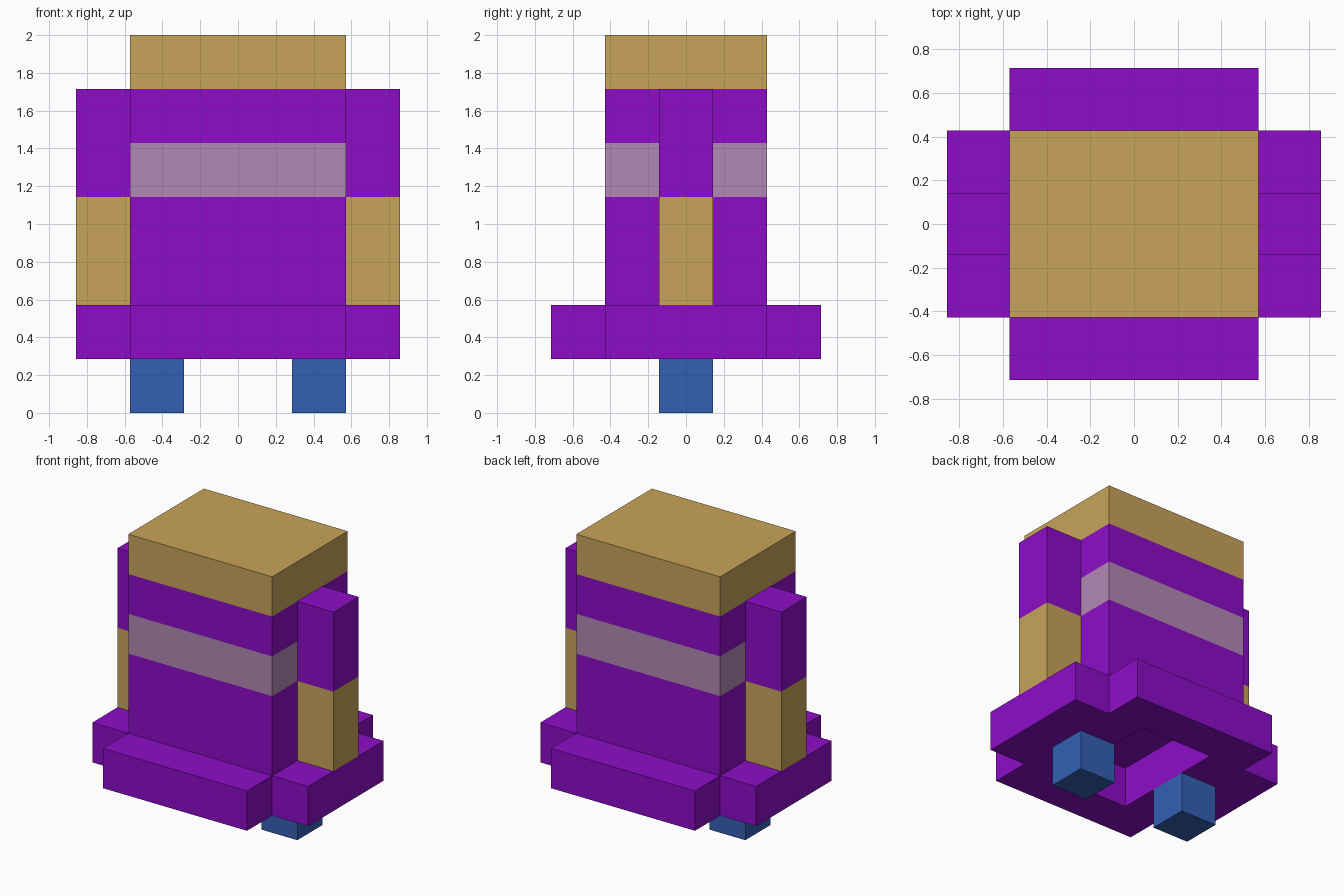
import bpy, bmesh
from mathutils import Vector

if "Cube" in bpy.data.objects:
    bpy.data.objects.remove(bpy.data.objects["Cube"])

U = 2 / 7  # one block


def material(name, rgb):
    m = bpy.data.materials.new(name)
    m.diffuse_color = (*rgb, 1)
    m.use_nodes = True
    m.node_tree.nodes["Principled BSDF"].inputs["Base Color"].default_value = m.diffuse_color
    return m


PURPLE = material("purple", (0.27, 0.004, 0.58))
GOLD = material("gold", (0.58, 0.37, 0.10))
MAUVE = material("mauve", (0.45, 0.25, 0.46))
BLUE = material("blue", (0.033, 0.115, 0.456))


def column(name, x, y, z, bands):
    """Box spanning x, y, z (in blocks), cut into colour bands [(top, material)]."""
    bm = bmesh.new()
    bmesh.ops.create_cube(bm, size=1)
    for v in bm.verts:
        v.co = Vector([U * ((a + b) / 2 + c * (b - a)) for (a, b), c in zip((x, y, z), v.co)])
    for top, _ in bands[:-1]:
        bmesh.ops.bisect_plane(bm, geom=bm.verts[:] + bm.edges[:] + bm.faces[:],
                               plane_co=(0, 0, top * U), plane_no=(0, 0, 1))
    mats = list(dict.fromkeys(m for _, m in bands))
    for f in bm.faces:
        h = f.calc_center_median().z / U
        band = next((m for top, m in bands if h < top + 0.01), bands[-1][1])
        f.material_index = mats.index(band)
    mesh = bpy.data.meshes.new(name)
    bm.to_mesh(mesh)
    bm.free()
    for m in mats:
        mesh.materials.append(m)
    obj = bpy.data.objects.new(name, mesh)
    bpy.context.collection.objects.link(obj)


# Torso and head block with a face band
column("body", (-2, 2), (-1.5, 1.5), (2, 7), [(4, PURPLE), (5, MAUVE), (6, PURPLE), (7, GOLD)])

# Arms with sleeves, and legs
for side, s in (("left", -1), ("right", 1)):
    column(side + "_arm", sorted((2 * s, 3 * s)), (-0.5, 0.5), (2, 6), [(4, GOLD), (6, PURPLE)])
    column(side + "_leg", sorted((s, 2 * s)), (-0.5, 0.5), (0, 1), [(1, BLUE)])

# Skirt: cross-shaped outline with a rectangular opening underneath
quarter = [(3, 1.5), (2, 1.5), (2, 2.5)]
outline = (quarter + [(-x, y) for x, y in reversed(quarter)]
           + [(-x, -y) for x, y in quarter] + [(x, -y) for x, y in reversed(quarter)])
opening = [(-1, -1.5), (1, -1.5), (1, 1.5), (-1, 1.5)]
curve = bpy.data.curves.new("skirt", 'CURVE')
curve.dimensions = '2D'
curve.fill_mode = 'BOTH'
curve.extrude = U / 2
for ring in (outline, opening):
    sp = curve.splines.new('POLY')
    sp.points.add(len(ring) - 1)
    for p, (x, y) in zip(sp.points, ring):
        p.co = (x * U, y * U, 0, 1)
    sp.use_cyclic_u = True
    sp.use_smooth = False
curve.materials.append(PURPLE)
skirt = bpy.data.objects.new("skirt", curve)
skirt.location.z = 1.5 * U
bpy.context.collection.objects.link(skirt)
bpy.context.view_layer.objects.active = skirt
skirt.select_set(True)
bpy.ops.object.convert(target='MESH')
skirt = bpy.context.object

# Weld the skirt and make its faces flat and outward
bm = bmesh.new()
bm.from_mesh(skirt.data)
bmesh.ops.remove_doubles(bm, verts=bm.verts, dist=1e-4)
bmesh.ops.recalc_face_normals(bm, faces=bm.faces)
for f in bm.faces:
    f.smooth = False
bm.to_mesh(skirt.data)
bm.free()
